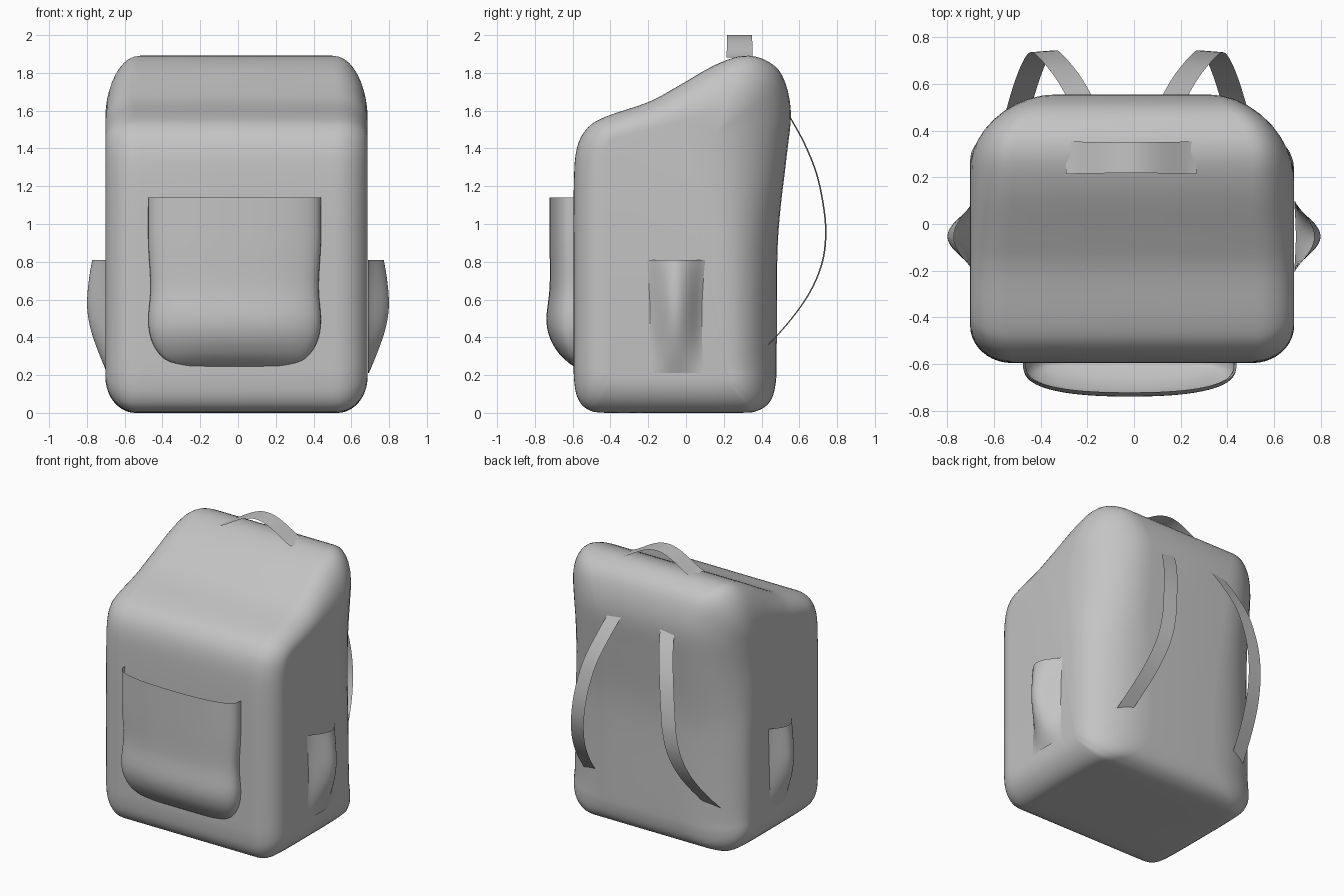
import bpy
from math import sin, cos, pi
from mathutils import Vector

cube = bpy.data.objects.get("Cube")
if cube:
    bpy.data.objects.remove(cube, do_unlink=True)

GREY = (0.55, 0.55, 0.55, 1)
fabric = bpy.data.materials.new("grey fabric")
fabric.use_nodes = True
fabric.diffuse_color = GREY
fabric.node_tree.nodes["Principled BSDF"].inputs["Base Color"].default_value = GREY


def smooth_path(points, steps, closed=False):
    """Catmull-Rom curve through points of any dimension."""
    pts = [Vector(p) for p in points]
    n = len(pts)
    pick = (lambda i: pts[i % n]) if closed else (lambda i: pts[max(0, min(n - 1, i))])
    out = []
    for i in range(n if closed else n - 1):
        a, b, c, d = (pick(i + k) for k in (-1, 0, 1, 2))
        for s in range(steps):
            t = s / steps
            out.append(b + (c - a) * (t / 2) + (2 * a - 5 * b + 4 * c - d) * (t * t / 2)
                       + (3 * b - a - 3 * c + d) * (t ** 3 / 2))
    return out if closed else out + [pts[-1]]


def loft(name, rows, closed=False, caps=False):
    """Skin a list of equal-length rows of points."""
    n = len(rows[0])
    verts = [p for row in rows for p in row]
    faces = []
    for r in range(len(rows) - 1):
        for i in range(n if closed else n - 1):
            j = (i + 1) % n
            faces.append((r * n + i, r * n + j, (r + 1) * n + j, (r + 1) * n + i))
    if caps:
        faces.append(tuple(reversed(range(n))))
        faces.append(tuple(range(len(verts) - n, len(verts))))
    mesh = bpy.data.meshes.new(name)
    mesh.from_pydata(verts, [], faces)
    mesh.materials.append(fabric)
    obj = bpy.data.objects.new(name, mesh)
    bpy.context.collection.objects.link(obj)
    bpy.ops.object.select_all(action='DESELECT')
    bpy.context.view_layer.objects.active = obj
    obj.select_set(True)
    bpy.ops.object.shade_smooth_by_angle(angle=pi / 4)


# Body: side profile (y, z), inset towards the sides (dy, dz) and corner width
profile = [
    (-.595, .32, .16, 0, .18), (-.595, .75, .16, 0, .18), (-.594, 1.2, .16, -.01, .18),
    (-.578, 1.4, .15, -.05, .18), (-.52, 1.51, .11, -.09, .17),
    (-.42, 1.57, .06, -.11, .16), (-.2, 1.645, .02, -.14, .16),
    (-.05, 1.725, .01, -.18, .17), (.15, 1.84, -.03, -.27, .18),
    (.3, 1.89, -.1, -.34, .18), (.42, 1.868, -.2, -.33, .22),
    (.51, 1.785, -.28, -.28, .3), (.555, 1.6, -.35, -.16, .37),
    (.532, 1.35, -.34, -.05, .38), (.497, 1.05, -.28, 0, .4),
    (.483, .8, -.24, 0, .43), (.48, .3, -.22, .01, .44),
    (.474, .15, -.2, .06, .4), (.445, .06, -.18, .12, .32), (.38, .012, -.14, .17, .22),
    (.28, 0, -.08, .19, .17), (-.1, 0, 0, .19, .16), (-.42, 0, .06, .19, .17),
    (-.52, .018, .12, .18, .17), (-.572, .075, .15, .13, .18), (-.592, .17, .16, .06, .18),
]
curve = smooth_path(profile, 4, closed=True)
BODY_X, HALF = -.008, .694
ARC_STEPS = 10
rows = []
for side in (-1, 1):
    angles = [pi / 2 * k / ARC_STEPS for k in range(ARC_STEPS + 1)]
    back_round = 1.2 if side > 0 else 1
    for a in (reversed(angles) if side < 0 else angles):
        shrink = 1 - cos(a)
        rows.append([(BODY_X + side * (HALF - p[4] + p[4] * sin(a)),
                      p[0] + p[2] * shrink * (back_round if p[2] < 0 else 1),
                      max(0, p[1] + p[3] * shrink)) for p in curve])
loft("bag_body", rows, closed=True, caps=True)

# Front pocket: open at the top, rows of (z, half width, depth)
pocket = smooth_path([(1.14, .457, .13), (.9, .457, .13), (.67, .445, .13),
                      (.5, .457, .147), (.4, .445, .13), (.32, .405, .085),
                      (.27, .34, .035), (.242, .2, -.004)], 5)
rows = []
for z, w, d in pocket:
    row = []
    for k in range(41):
        a = pi * k / 40
        c = cos(a)
        row.append((-.018 + w * abs(c) ** .85 * (1 if c > 0 else -1),
                    -.592 - d * max(0, sin(a)) ** .65, z))
    rows.append(row)
loft("front_pocket", rows)

# Side pockets: pointed bulge, open at the top, rows of (z, half width, depth)
side_rows = smooth_path([(.81, .155, .085), (.7, .145, .103), (.57, .138, .112),
                         (.45, .137, .095), (.33, .14, .055), (.21, .145, .006)], 5)
for side, name in ((1, "left_side_pocket"), (-1, "right_side_pocket")):
    rows = []
    for z, w, d in side_rows:
        rows.append([(side * (.687 + d * max(0, sin(pi * k / 20)) ** 1.25),
                      -.053 + w * (k / 10 - 1), z) for k in range(21)])
    loft(name, rows)

# Carry handle: thin arched band across the top
rows = []
for k in range(25):
    t = k / 12 - 1
    half = .066 + .004 * t * t
    z = 1.882 + .118 * max(0, cos(pi * t / 2)) ** 1.3
    rows.append([(-.012 + .28 * t, .284 + s * half, z) for s in (-1, 1)])
loft("carry_handle", rows)

# Shoulder straps: thin bands bowing out behind the back
strap = smooth_path([(.205, .548, 1.57), (.25, .625, 1.43), (.3, .69, 1.27),
                     (.335, .727, 1.1), (.357, .74, .95), (.38, .722, .8),
                     (.41, .662, .65), (.445, .56, .5), (.485, .415, .335)], 5)
for side, name in ((1, "left_shoulder_strap"), (-1, "right_shoulder_strap")):
    rows = [[(-.03 + side * x + s * .053, y - s * side * .004, z) for s in (-1, 1)]
            for x, y, z in strap]
    loft(name, rows)
